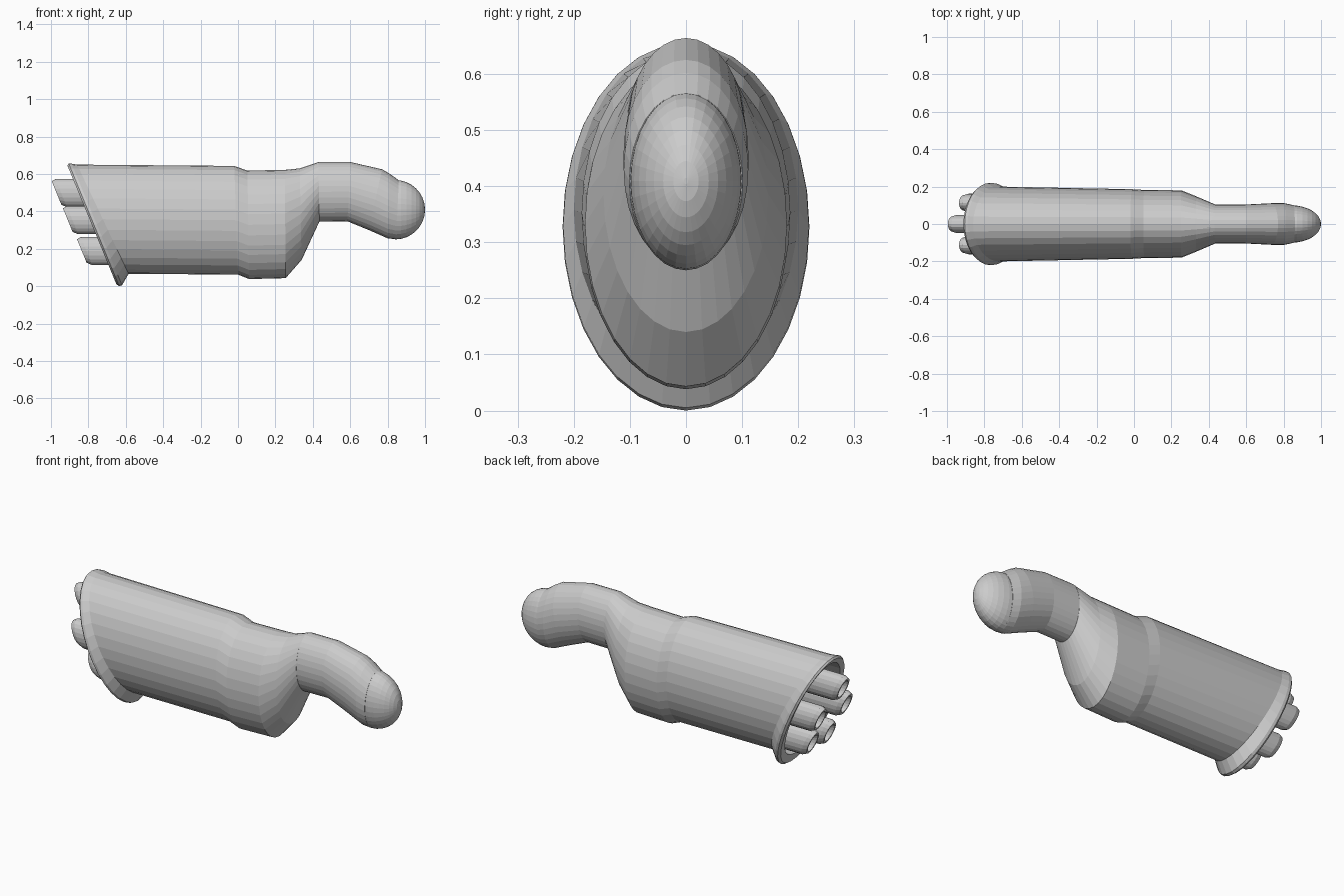
import bpy, math

if "Cube" in bpy.data.objects:
    bpy.data.objects.remove(bpy.data.objects["Cube"])

N = 32


def ring(xt, zt, xb, zb, w, n=N):
    """Tilted ellipse given by its top point, bottom point and half width."""
    pts = []
    for i in range(n):
        a = 2 * math.pi * i / n
        c = math.cos(a)
        pts.append(((xt + xb) / 2 + (xt - xb) / 2 * c,
                    w * math.sin(a),
                    (zt + zb) / 2 + (zt - zb) / 2 * c))
    return pts


def loft(name, rings, n=N):
    """Skin a list of rings (ordered from -x to +x) and cap both ends."""
    verts = [p for r in rings for p in ring(*r, n=n)]
    faces = []
    for k in range(len(rings) - 1):
        for i in range(n):
            j = (i + 1) % n
            a, b = k * n, (k + 1) * n
            faces.append((a + i, a + j, b + j, b + i))
    faces.append(tuple(reversed(range(n))))
    last = (len(rings) - 1) * n
    faces.append(tuple(range(last, last + n)))
    mesh = bpy.data.meshes.new(name)
    mesh.from_pydata(verts, [], faces)
    mesh.update()
    obj = bpy.data.objects.new(name, mesh)
    bpy.context.collection.objects.link(obj)
    bpy.ops.object.select_all(action='DESELECT')
    obj.select_set(True)
    bpy.context.view_layer.objects.active = obj
    bpy.ops.object.mode_set(mode='EDIT')
    bpy.ops.mesh.select_all(action='SELECT')
    bpy.ops.mesh.normals_make_consistent(inside=False)
    bpy.ops.object.mode_set(mode='OBJECT')
    return obj


# Housing: recessed slanted mouth, flared rim, sleeve, collar and shoulder
loft("housing", [
    (-0.76, 0.61, -0.54, 0.09, 0.18),
    (-0.89, 0.615, -0.67, 0.06, 0.185),
    (-0.912, 0.645, -0.65, 0.01, 0.21),
    (-0.905, 0.655, -0.635, 0.0, 0.22),
    (-0.89, 0.655, -0.62, 0.005, 0.219),
    (-0.86, 0.65, -0.585, 0.066, 0.2),
    (-0.02, 0.643, 0.0, 0.062, 0.186),
    (0.05, 0.618, 0.06, 0.038, 0.182),
    (0.25, 0.622, 0.255, 0.043, 0.18),
    (0.33, 0.63, 0.34, 0.14, 0.147),
    (0.43, 0.663, 0.435, 0.345, 0.105),
])

# Bent nozzle
loft("nozzle", [
    (0.34, 0.632, 0.40, 0.345, 0.098),
    (0.43, 0.664, 0.435, 0.345, 0.104),
    (0.60, 0.664, 0.585, 0.347, 0.104),
    (0.77, 0.625, 0.70, 0.300, 0.111),
    (0.81, 0.602, 0.80, 0.256, 0.111),
    (0.86, 0.566, 0.845, 0.251, 0.101),
])

# Rounded nozzle tip
tip = []
for k in range(9):
    a = math.radians(88) * k / 8
    x, r = 0.84 + 0.16 * math.sin(a), math.cos(a)
    tip.append((x, 0.409 + 0.159 * r, x, 0.409 - 0.159 * r, 0.1 * r))
loft("nozzle_tip", tip)

# Five tubes with slanted, chamfered, hollow ends
SLANT = 0.41
for idx, (x, y, z) in enumerate([(-0.97, 0, 0.498),
                                 (-0.91, 0.113, 0.353), (-0.91, -0.113, 0.353),
                                 (-0.835, 0.075, 0.188), (-0.835, -0.075, 0.188)]):
    rings = []
    for dx, s in [(0.06, 0.6), (0.0, 0.68), (0.0, 0.84), (0.025, 1.0), (0.25, 1.0)]:
        h = 0.075 * s
        rings.append((x + dx - SLANT * h, z + h, x + dx + SLANT * h, z - h, 0.049 * s))
    tube = loft("tube_%d" % (idx + 1), rings, n=20)
    tube.location.y = y
